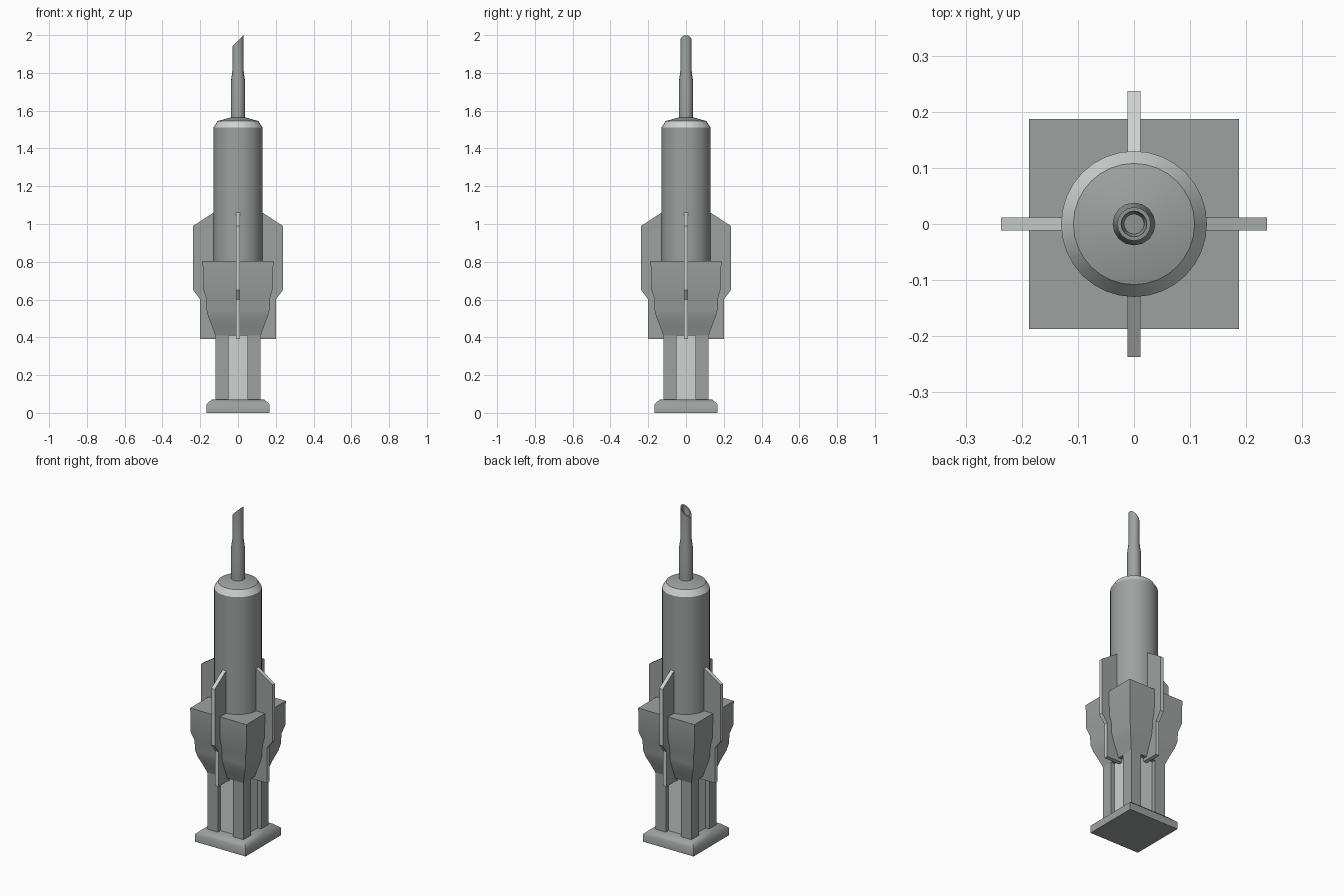
import bpy, math
from mathutils import Matrix

cube = bpy.data.objects.get("Cube")
if cube:
    bpy.data.objects.remove(cube, do_unlink=True)


def material(name, r, g, b):
    m = bpy.data.materials.new(name)
    m.use_nodes = True
    m.diffuse_color = (r, g, b, 1)
    m.node_tree.nodes["Principled BSDF"].inputs["Base Color"].default_value = (r, g, b, 1)
    return m


grey = material("mid grey", 0.335, 0.365, 0.355)
pale = material("pale grey", 0.61, 0.65, 0.635)


def build(name, verts, faces, mats=(grey,), smooth=0):
    mesh = bpy.data.meshes.new(name)
    mesh.from_pydata(verts, [], faces)
    for m in mats:
        mesh.materials.append(m)
    obj = bpy.data.objects.new(name, mesh)
    bpy.context.collection.objects.link(obj)
    if smooth:
        bpy.ops.object.select_all(action="DESELECT")
        obj.select_set(True)
        bpy.context.view_layer.objects.active = obj
        bpy.ops.object.shade_smooth_by_angle(angle=math.radians(smooth))
    return obj


def stack(name, profile, sides, mats=(grey,), centre=(0, 0), turn=0.0, smooth=0, slant=0):
    """Rings of (radius, height) joined from bottom to top and capped."""
    verts, faces = [], []
    for r, z in profile:
        for k in range(sides):
            a = turn + math.tau * k / sides
            x, y = r * math.cos(a), r * math.sin(a)
            # Rings near the tip are tilted by the slant
            tilt = slant * x if z > 1.9 else 0
            verts.append((centre[0] + x, centre[1] + y, z + tilt))
    for i in range(len(profile) - 1):
        for k in range(sides):
            n = (k + 1) % sides
            a, b = i * sides, (i + 1) * sides
            faces.append((a + k, a + n, b + n, b + k))
    last = (len(profile) - 1) * sides
    faces.append(tuple(reversed(range(sides))))
    faces.append(tuple(range(last, last + sides)))
    return build(name, verts, faces, mats, smooth)


def square(name, profile, **options):
    """Square stack given half widths."""
    return stack(name, [(h * math.sqrt(2), z) for h, z in profile], 4,
                 turn=math.pi / 4, **options)


# Plinth, pale recessed core and four corner pillars
square("plinth", [(0.168, 0), (0.168, 0.045), (0.14, 0.07)], smooth=50)
square("core", [(0.095, 0.065), (0.095, 0.42)], mats=(pale,))
for i, (sx, sy) in enumerate([(1, 1), (-1, 1), (-1, -1), (1, -1)]):
    square(f"corner_pillar_{i + 1}", [(0.035, 0.065), (0.035, 0.42)],
           centre=(sx * 0.085, sy * 0.085))

# Flared square collar
square("collar", [(0.12, 0.41), (0.138, 0.46), (0.158, 0.51), (0.168, 0.55),
                  (0.17, 0.61), (0.185, 0.66), (0.187, 0.805)], smooth=40)

# Round body with a pale bevelled shoulder
body = stack("body", [(0.13, 0.78), (0.13, 1.51), (0.108, 1.545), (0.036, 1.565)], 32,
             mats=(grey, pale), smooth=25)
for face in body.data.polygons:
    if 1.51 < face.center.z < 1.54:
        face.material_index = 1

# Hollow spike with a slanted mouth
stack("spike", [(0.038, 1.56), (0.038, 1.75), (0.03, 1.81), (0.03, 1.97),
                (0.023, 1.97), (0.018, 1.92)], 16, smooth=25, slant=1)

# Four fins with pale edges all round
outline = [(0.08, 1.09), (0.13, 1.06), (0.237, 0.99), (0.237, 0.65),
           (0.2, 0.6), (0.2, 0.39), (0.08, 0.39)]
n = len(outline)
verts = [(x, y, z) for y in (0.0115, -0.0115) for x, z in outline]
faces = [tuple(range(n)), tuple(reversed(range(n, 2 * n)))]
faces += [((i + 1) % n, i, i + n, (i + 1) % n + n) for i in range(n)]
for i in range(4):
    fin = build(f"fin_{i + 1}", verts, faces, (grey, pale))
    for face in fin.data.polygons:
        face.material_index = 0 if abs(face.normal.y) > 0.9 else 1
    fin.data.transform(Matrix.Rotation(i * math.pi / 2, 4, "Z"))
